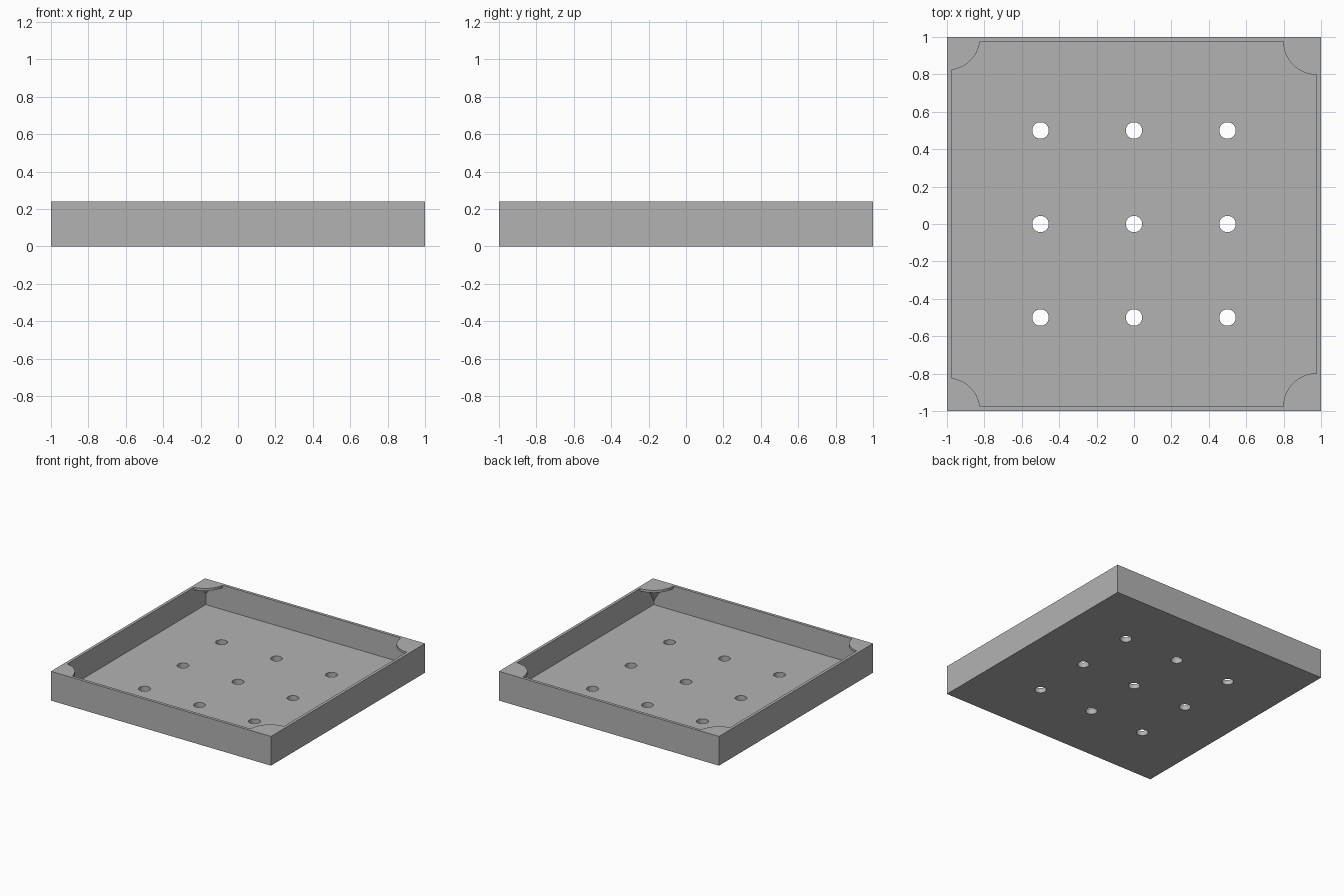
import bpy
import bmesh
import math
from mathutils import Matrix, Vector

if "Cube" in bpy.data.objects:
    bpy.data.objects.remove(bpy.data.objects["Cube"], do_unlink=True)

HEIGHT, FLOOR, WALL = 0.24, 0.04, 0.024
INNER = 1 - WALL

grey = bpy.data.materials.new("plain grey")
grey.use_nodes = True
grey.diffuse_color = (0.45, 0.45, 0.45, 1)
grey.node_tree.nodes["Principled BSDF"].inputs["Base Color"].default_value = grey.diffuse_color


def make_object(name, bm):
    bmesh.ops.recalc_face_normals(bm, faces=bm.faces)
    mesh = bpy.data.meshes.new(name)
    bm.to_mesh(mesh)
    bm.free()
    mesh.materials.append(grey)
    obj = bpy.data.objects.new(name, mesh)
    bpy.context.collection.objects.link(obj)
    return obj


def box(name, half, bottom, top):
    bm = bmesh.new()
    size = Matrix.Diagonal((2 * half, 2 * half, top - bottom, 1))
    bmesh.ops.create_cube(bm, size=1, matrix=Matrix.Translation((0, 0, (bottom + top) / 2)) @ size)
    return make_object(name, bm)


def combine(target, tool, operation):
    mod = target.modifiers.new(operation.title(), 'BOOLEAN')
    mod.operation, mod.object, mod.solver = operation, tool, 'EXACT'
    bpy.context.view_layer.objects.active = target
    bpy.ops.object.modifier_apply(modifier=mod.name)
    bpy.data.objects.remove(tool, do_unlink=True)


def corner_bracket(x, y, sx, sy):
    """Quarter disc with a tapering support beneath it, opening toward the middle."""
    profile = [(0, HEIGHT), (0.178, HEIGHT), (0.178, HEIGHT - 0.02),
               (0.09, HEIGHT - 0.02), (0, HEIGHT - 0.17)]
    bm = bmesh.new()
    face = bm.faces.new([bm.verts.new((r, 0, z)) for r, z in profile])
    bmesh.ops.spin(bm, geom=[face] + face.edges[:] + face.verts[:], cent=(0, 0, 0),
                   axis=(0, 0, 1), angle=math.pi / 2, steps=16)
    bmesh.ops.remove_doubles(bm, verts=bm.verts, dist=1e-5)
    bmesh.ops.scale(bm, vec=(-sx, -sy, 1), verts=bm.verts)
    bmesh.ops.translate(bm, vec=(x, y, 0), verts=bm.verts)
    return make_object("corner_bracket", bm)


# Open tray
tray = box("tray", 1, 0, HEIGHT)
combine(tray, box("cavity", INNER, FLOOR, HEIGHT + 0.1), 'DIFFERENCE')

# Grid of drain holes
bm = bmesh.new()
for x in (-0.5, 0, 0.5):
    for y in (-0.5, 0, 0.5):
        bmesh.ops.create_cone(bm, cap_ends=True, segments=40, radius1=0.044, radius2=0.044,
                              depth=0.2, matrix=Matrix.Translation((x, y, 0)))
combine(tray, make_object("drain_holes", bm), 'DIFFERENCE')

# Corner brackets: outer corners on the right side, inner corners on the left
for sx, reach in ((-1, 1), (1, INNER)):
    for sy in (-1, 1):
        combine(tray, corner_bracket(sx * reach, sy * reach, sx, sy), 'UNION')

# Smooth curved surfaces, crisp edges
bpy.ops.object.select_all(action='DESELECT')
tray.select_set(True)
bpy.context.view_layer.objects.active = tray
bpy.ops.object.shade_smooth_by_angle(angle=math.radians(30))
